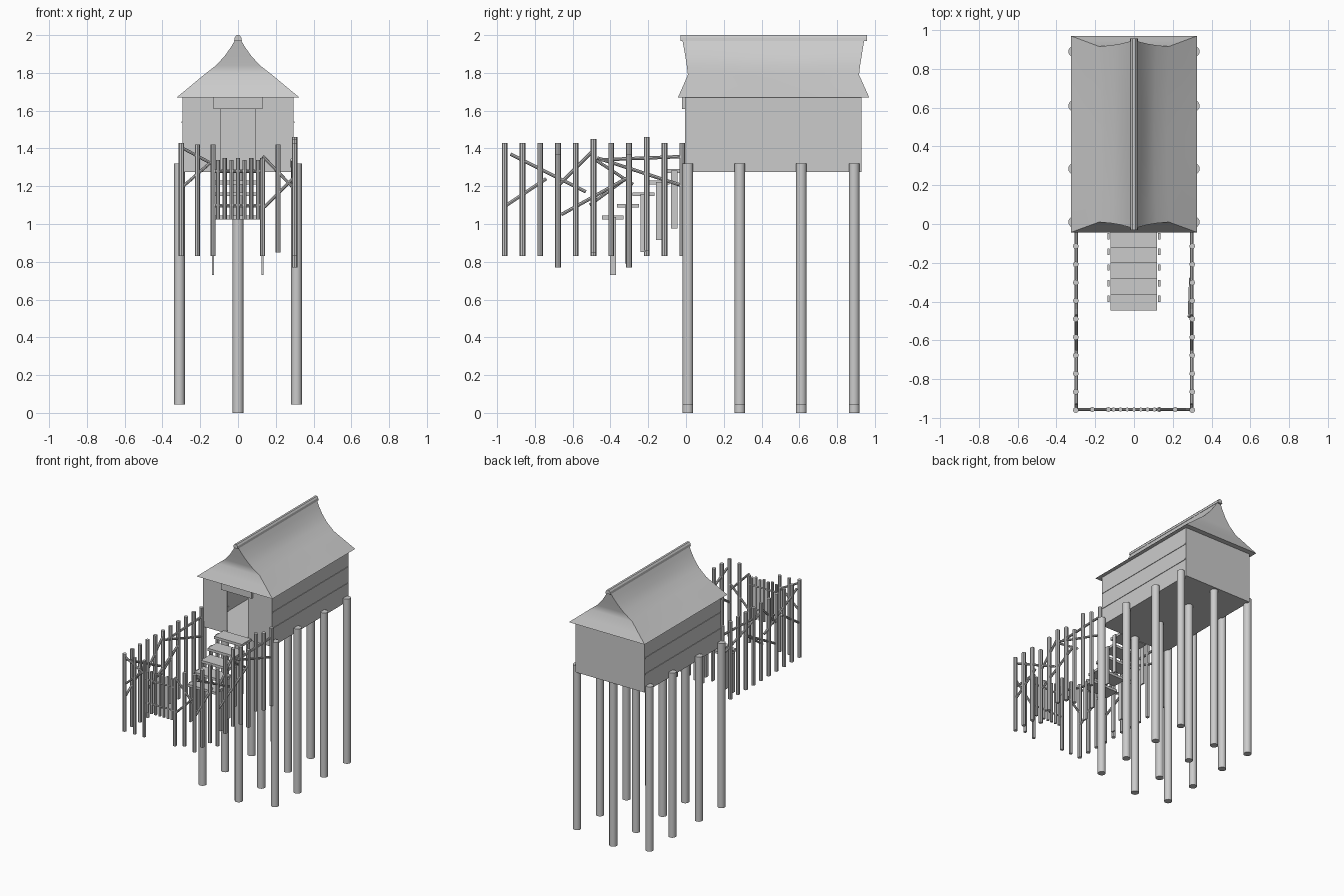
import bpy, bmesh, math
from mathutils import Vector

if "Cube" in bpy.data.objects:
    bpy.data.objects.remove(bpy.data.objects["Cube"])


def mesh_object(name, verts, faces, smooth=False):
    me = bpy.data.meshes.new(name)
    me.from_pydata(verts, [], faces)
    bm = bmesh.new()
    bm.from_mesh(me)
    bmesh.ops.recalc_face_normals(bm, faces=bm.faces)
    bm.to_mesh(me)
    bm.free()
    ob = bpy.data.objects.new(name, me)
    bpy.context.collection.objects.link(ob)
    if smooth:
        bpy.ops.object.select_all(action='DESELECT')
        ob.select_set(True)
        bpy.context.view_layer.objects.active = ob
        bpy.ops.object.shade_smooth_by_angle(angle=math.radians(40))
    return ob


def box(name, x0, x1, y0, y1, z0, z1):
    v = [(x, y, z) for x in (x0, x1) for y in (y0, y1) for z in (z0, z1)]
    f = [(0, 1, 3, 2), (4, 6, 7, 5), (0, 4, 5, 1), (2, 3, 7, 6), (0, 2, 6, 4), (1, 5, 7, 3)]
    return mesh_object(name, v, f)


def rod(name, a, b, r, n=8):
    a, b = Vector(a), Vector(b)
    q = (b - a).to_track_quat('Z', 'Y')
    ring = [q @ Vector((r * math.cos(2 * math.pi * i / n), r * math.sin(2 * math.pi * i / n), 0))
            for i in range(n)]
    v = [a + p for p in ring] + [b + p for p in ring]
    f = [(i, (i + 1) % n, n + (i + 1) % n, n + i) for i in range(n)]
    f += [tuple(range(n)), tuple(range(n, 2 * n))]
    return mesh_object(name, v, f, True)


# Stilts: outer rows rise past the floor, middle row reads to the ground
for y in (0.01, 0.285, 0.61, 0.89):
    for x, z0, z1 in ((-0.31, 0.045, 1.32), (0, 0, 1.28), (0.31, 0.045, 1.32)):
        rod("stilt", (x, y, z0), (x, y, z1), 0.029, 14)

# Hollow house with an open doorway
T = 0.008
box("floor", -0.295, 0.295, -0.005, 0.93, 1.275, 1.285)
box("back_wall", -0.295, 0.295, 0.93 - T, 0.93, 1.28, 1.67)
for s in (-1, 1):
    xs = sorted((s * 0.295, s * (0.295 - T)))
    box("side_wall", *xs, -0.005, 0.93, 1.28, 1.67)
    xs = sorted((s * 0.295, s * 0.09))
    box("front_wall", *xs, -0.005, T - 0.005, 1.28, 1.67)
    # Thin plank seams on the side walls
    for z in (1.41, 1.535):
        xs = sorted((s * 0.293, s * 0.299))
        box("plank_seam", *xs, 0.0, 0.925, z, z + 0.008)
box("door_lintel", -0.13, 0.13, -0.02, 0.003, 1.61, 1.67)

# Roof: rectangular rings with a concave slope and flaring gable ends
rings = [(1.67, 0.325, -0.043, 0.97), (1.73, 0.252, -0.016, 0.943), (1.79, 0.180, 0.010, 0.916),
         (1.84, 0.116, 0.004, 0.922), (1.89, 0.070, -0.004, 0.930),
         (1.94, 0.035, -0.013, 0.938), (1.98, 0.012, -0.02, 0.945)]
N = 8  # lengthwise segments per slope
verts, faces = [], []
for z, hx, y0, y1 in rings:
    for s in (-1, 1):
        for i in range(N + 1):
            t = i / N if s < 0 else 1 - i / N
            bow = 0.012 * math.sin(math.pi * t) * math.sin(math.pi * (z - 1.67) / 0.31)
            verts.append((s * (hx - bow * min(1, hx / 0.1)), y0 + (y1 - y0) * t, z))
M = 2 * (N + 1)
for k in range(len(rings) - 1):
    for i in range(M):
        j = (i + 1) % M
        faces.append((k * M + i, k * M + j, (k + 1) * M + j, (k + 1) * M + i))
faces += [tuple(range(M)), tuple(range((len(rings) - 1) * M, len(rings) * M))]
mesh_object("roof", verts, faces, True)

# Ridge cap
prof = [(-0.02, 1.97), (0.02, 1.97), (0.017, 1.988), (0.008, 2.0), (-0.008, 2.0), (-0.017, 1.988)]
n = len(prof)
mesh_object("ridge_cap", [(x, y, z) for y in (-0.03, 0.957) for x, z in prof],
            [(i, (i + 1) % n, n + (i + 1) % n, n + i) for i in range(n)]
            + [tuple(range(n)), tuple(range(n, 2 * n))])

# Stairs with a pair of flat stakes under each tread
for i in range(5):
    z, y = 1.025 + i * 0.0615, -0.445 + i * 0.081
    box("stair_tread", -0.12, 0.118, y, y + 0.115, z, z + 0.02)
    for x in (-0.132, 0.13):
        box("stair_stake", x - 0.006, x + 0.006, y + 0.042, y + 0.075, z - 0.295, z + 0.012)

# Side fence posts, with a little height variation
R = 0.015
shift = {2: 0.03, 3: -0.06, 5: 0.02, 7: -0.06}
for s in (-1, 1):
    for i in range(11):
        y = -0.02 - i * 0.094
        d = shift.get(i, 0) if s > 0 else 0
        rod("fence_post", (s * 0.30, y, 0.83 + d), (s * 0.30, y, 1.43 + d), R)

# Front fence posts and short gate pickets
YF = -0.957
for x, z0, z1 in ((-0.215, 0.83, 1.42), (-0.132, 0.83, 1.42),
                  (0.13, 0.83, 1.35), (0.212, 0.85, 1.42)):
    rod("front_post", (x, YF, z0), (x, YF, z1), 0.013)
for i in range(7):
    x = -0.105 + i * 0.035
    rod("gate_picket", (x, YF, 1.025), (x, YF, 1.34 + 0.01 * (i % 2)), 0.011)
for z in (1.10, 1.28):
    rod("gate_rail", (-0.13, YF, z), (0.13, YF, z), 0.007)

# Slanting fence rails: (y0, z0, y1, z1)
side_rails = [(-0.93, 1.37, -0.53, 1.17), (-0.95, 1.10, -0.74, 1.24), (-0.66, 1.05, -0.30, 1.25),
              (-0.68, 1.20, -0.50, 1.38), (-0.47, 1.35, -0.01, 1.20), (-0.45, 1.34, -0.02, 1.357)]
for s in (-1, 1):
    for y0, z0, y1, z1 in side_rails:
        rod("side_rail", (s * 0.298, y0, z0), (s * 0.298, y1, z1), 0.009)
rod("side_rail", (0.285, -0.48, 1.34), (0.292, -0.28, 1.21), 0.008)
rod("side_rail", (-0.298, -0.51, 1.10), (-0.298, -0.29, 1.26), 0.008)
for x0, z0, x1, z1 in ((-0.29, 1.40, -0.14, 1.32), (-0.29, 1.20, -0.14, 1.33),
                       (0.13, 1.36, 0.285, 1.20), (0.14, 1.09, 0.29, 1.24)):
    rod("front_rail", (x0, YF, z0), (x1, YF, z1), 0.008)
